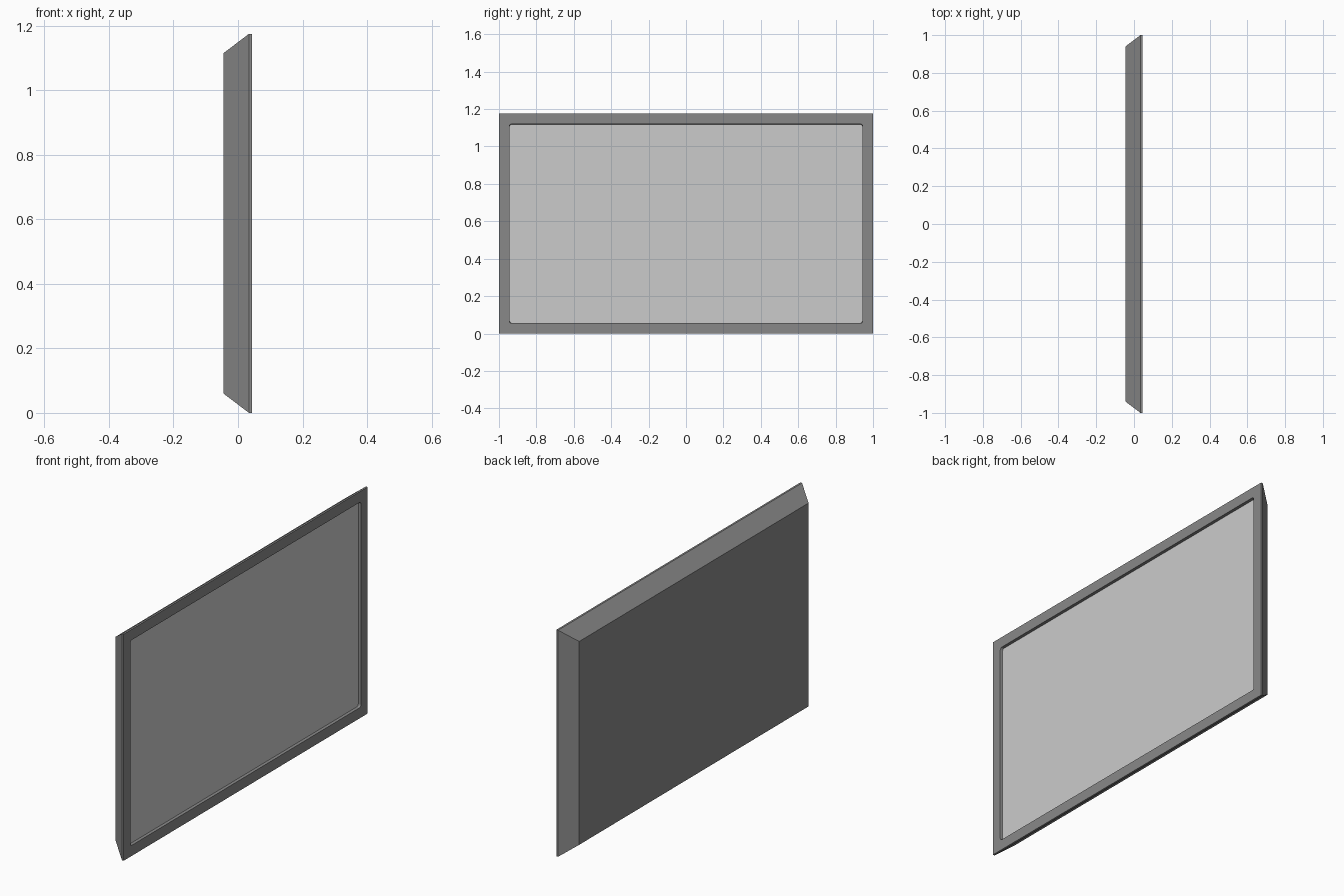
import bpy, bmesh, math

if "Cube" in bpy.data.objects:
    bpy.data.objects.remove(bpy.data.objects["Cube"])

H = 1.175          # full height
MID = H / 2


def material(name, v):
    m = bpy.data.materials.new(name)
    m.diffuse_color = (v, v, v, 1)
    m.use_nodes = True
    m.node_tree.nodes["Principled BSDF"].inputs["Base Color"].default_value = m.diffuse_color
    return m


def ring(bm, x, inset, radius=0.0, seg=3):
    """Rectangle loop in the YZ plane, with rounded corners."""
    a, b = 1 - inset - radius, MID - inset - radius
    verts = []
    for i, (sy, sz) in enumerate([(1, 1), (-1, 1), (-1, -1), (1, -1)]):
        for k in range(seg + 1):
            t = math.pi / 2 * (i + k / seg)
            verts.append(bm.verts.new((x, sy * a + radius * math.cos(t),
                                       MID + sz * b + radius * math.sin(t))))
    return verts


def finish(bm, name, mat):
    bmesh.ops.remove_doubles(bm, verts=bm.verts[:], dist=1e-5)
    me = bpy.data.meshes.new(name)
    bm.to_mesh(me)
    bm.free()
    me.materials.append(mat)
    ob = bpy.data.objects.new(name, me)
    bpy.context.collection.objects.link(ob)
    return ob


# Casing: tapered back, thin straight edge, front bezel and recess wall
bm = bmesh.new()
sections = [(-0.045, 0.06, 0), (0.034, 0, 0), (0.044, 0, 0),
            (0.044, 0.055, 0.012), (0.03, 0.057, 0.010)]
rings = [ring(bm, *s) for s in sections]
bm.faces.new(rings[0][::-1])
for r, s in zip(rings, rings[1:]):
    n = len(r)
    for i in range(n):
        j = (i + 1) % n
        bm.faces.new((r[i], r[j], s[j], s[i]))
finish(bm, "casing", material("dark_grey", 0.25))

# Screen: flat panel at the bottom of the recess
bm = bmesh.new()
bm.faces.new(ring(bm, *sections[-1]))
finish(bm, "screen", material("light_grey", 0.6))
